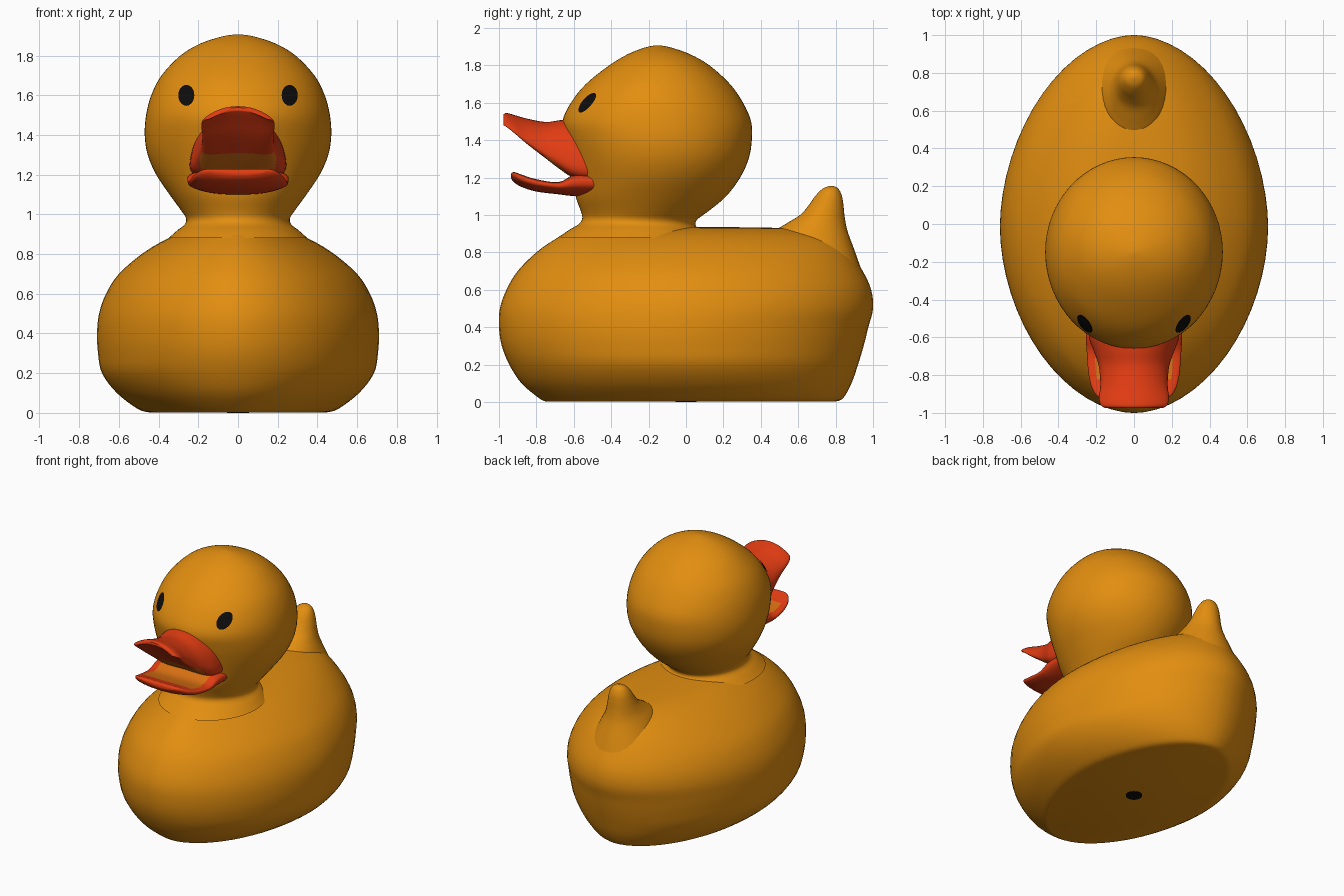
import bpy, bmesh, math
from mathutils import Vector
from mathutils.bvhtree import BVHTree

if "Cube" in bpy.data.objects:
    bpy.data.objects.remove(bpy.data.objects["Cube"])


def material(name, rgb):
    m = bpy.data.materials.new(name)
    m.diffuse_color = (*rgb, 1)
    m.use_nodes = True
    m.node_tree.nodes["Principled BSDF"].inputs["Base Color"].default_value = m.diffuse_color
    return m


ORANGE = material("duck_orange", (0.76, 0.27, 0.005))
RED = material("bill_red", (0.76, 0.045, 0.006))
MOUTH = material("mouth_orange", (0.68, 0.16, 0.006))
BLACK = material("eye_black", (0.004, 0.004, 0.004))


def spline(rows, steps):
    """Catmull-Rom through rows of numbers."""
    out = []
    for i in range(len(rows) - 1):
        p = [rows[max(i - 1, 0)], rows[i], rows[i + 1], rows[min(i + 2, len(rows) - 1)]]
        for s in range(steps):
            t = s / steps
            out.append([0.5 * (2 * b + (c - a) * t + (2 * a - 5 * b + 4 * c - d) * t * t
                               + (3 * b - a - 3 * c + d) * t ** 3) for a, b, c, d in zip(*p)])
    return out + [list(rows[-1])]


def finish(name, bm, mats, rule=None):
    bmesh.ops.recalc_face_normals(bm, faces=bm.faces)
    bm.normal_update()
    if rule:
        for f in bm.faces:
            f.material_index = 1 if rule(f.calc_center_median(), f.normal) else 0
    me = bpy.data.meshes.new(name)
    bm.to_mesh(me)
    ob = bpy.data.objects.new(name, me)
    bpy.context.collection.objects.link(ob)
    for m in mats:
        me.materials.append(m)
    bpy.ops.object.select_all(action='DESELECT')
    ob.select_set(True)
    bpy.context.view_layer.objects.active = ob
    bpy.ops.object.shade_smooth_by_angle(angle=math.radians(50))
    return ob


def loft(name, rows, axis, power, mats, bend=0, rule=None, n=64, steps=4):
    """Rows: position on axis, low side, high side, half width low, half width high."""
    bm = bmesh.new()
    rings = []
    for pos, lo, hi, w0, w1 in spline(rows, steps):
        ring = []
        for k in range(n):
            a = 2 * math.pi * k / n
            c, s = (math.copysign(abs(f) ** (2 / power), f) for f in (math.cos(a), math.sin(a)))
            x = c * (w0 + (w1 - w0) * (s + 1) / 2)
            v = (lo + hi) / 2 + s * (hi - lo) / 2 + bend * c * c
            ring.append(bm.verts.new((x, v, pos) if axis == 'z' else (x, pos, v)))
        rings.append(ring)
    for r, q in zip(rings, rings[1:]):
        for k in range(n):
            bm.faces.new((r[k], r[(k + 1) % n], q[(k + 1) % n], q[k]))
    bm.faces.new(rings[0])
    bm.faces.new(rings[-1])
    return finish(name, bm, mats, rule)


def even(rows):
    return [(z, lo, hi, w, w) for z, lo, hi, w in rows]


# Body: horizontal slices (z, front y, back y, half width)
loft("body", even([
    (0.003, -0.75, 0.80, 0.45), (0.02, -0.785, 0.84, 0.505), (0.1, -0.88, 0.885, 0.61),
    (0.2, -0.945, 0.92, 0.685), (0.3, -0.985, 0.95, 0.705), (0.4, -1.0, 0.975, 0.71),
    (0.5, -0.995, 1.0, 0.70), (0.6, -0.96, 0.99, 0.665), (0.7, -0.90, 0.945, 0.60),
    (0.8, -0.80, 0.88, 0.485), (0.87, -0.70, 0.80, 0.37), (0.91, -0.62, 0.68, 0.27),
    (0.93, -0.45, 0.52, 0.16), (0.936, -0.05, 0.05, 0.02)]), 'z', 1.87, [ORANGE])

# Head with flared neck
head = loft("head", even([
    (0.88, -0.68, 0.10, 0.35), (0.92, -0.625, 0.07, 0.305), (0.95, -0.575, 0.05, 0.268),
    (0.98, -0.555, 0.065, 0.262), (1.02, -0.562, 0.12, 0.287), (1.1, -0.59, 0.215, 0.345),
    (1.2, -0.60, 0.29, 0.412), (1.3, -0.62, 0.335, 0.455), (1.4, -0.645, 0.352, 0.47),
    (1.5, -0.66, 0.348, 0.463), (1.6, -0.615, 0.305, 0.437), (1.7, -0.535, 0.235, 0.385),
    (1.8, -0.41, 0.125, 0.29), (1.86, -0.31, 0.02, 0.19), (1.895, -0.22, -0.08, 0.085),
    (1.907, -0.16, -0.14, 0.012)]), 'z', 2.0, [ORANGE])

# Tail
loft("tail", even([
    (0.70, 0.38, 0.94, 0.27), (0.80, 0.42, 0.905, 0.21), (0.90, 0.46, 0.868, 0.155),
    (0.95, 0.53, 0.855, 0.125), (1.0, 0.61, 0.847, 0.103), (1.05, 0.655, 0.842, 0.088),
    (1.1, 0.69, 0.834, 0.072), (1.14, 0.73, 0.815, 0.047), (1.155, 0.768, 0.788, 0.01)]),
    'z', 2.0, [ORANGE], n=32)

# Upper bill: vertical slices (y, bottom z, top z, half width low, half width high)
loft("upper_bill", [
    (-0.50, 1.18, 1.50, 0.27, 0.21), (-0.60, 1.20, 1.51, 0.265, 0.20),
    (-0.67, 1.245, 1.507, 0.235, 0.185), (-0.75, 1.31, 1.497, 0.20, 0.17),
    (-0.85, 1.395, 1.515, 0.185, 0.17), (-0.92, 1.465, 1.535, 0.19, 0.18),
    (-0.96, 1.505, 1.545, 0.18, 0.17), (-0.975, 1.522, 1.538, 0.15, 0.15)],
    'y', 2.6, [RED, MOUTH], bend=-0.05,
    rule=lambda c, d: d.z < -0.3 and c.z < 1.31 and abs(c.x) < 0.19)

# Lower bill
loft("lower_bill", [
    (-0.48, 1.10, 1.22, 0.25, 0.26), (-0.59, 1.10, 1.22, 0.25, 0.26),
    (-0.68, 1.11, 1.175, 0.245, 0.255), (-0.80, 1.125, 1.19, 0.235, 0.245),
    (-0.88, 1.15, 1.215, 0.215, 0.22), (-0.92, 1.175, 1.228, 0.18, 0.185),
    (-0.935, 1.195, 1.215, 0.14, 0.14)],
    'y', 2.6, [RED, MOUTH], bend=0.012,
    rule=lambda c, d: d.z > 0.3 and c.y > -0.82 and abs(c.x) < 0.2)

# Eyes: thin oval plates laid onto the head surface
hb = bmesh.new()
hb.from_mesh(head.data)
tree = BVHTree.FromBMesh(hb)
for side, label in ((-1, "right_eye"), (1, "left_eye")):
    bm = bmesh.new()
    bmesh.ops.create_circle(bm, cap_ends=True, cap_tris=True, segments=20, radius=1)
    bmesh.ops.subdivide_edges(bm, edges=bm.edges[:], cuts=1, use_grid_fill=True)
    for v in bm.verts:
        p = Vector((side * 0.257 + v.co.x * 0.04, -2, 1.597 + v.co.y * 0.052))
        hit, normal, _, _ = tree.ray_cast(p, Vector((0, 1, 0)))
        v.co = hit + normal * 0.006
    bmesh.ops.recalc_face_normals(bm, faces=bm.faces)
    if sum(f.normal.y for f in bm.faces) > 0:
        bmesh.ops.reverse_faces(bm, faces=bm.faces)
    finish(label, bm, [BLACK])

# Squeaker hole in the base
bm = bmesh.new()
bmesh.ops.create_cone(bm, cap_ends=True, segments=24, radius1=0.055, radius2=0.055, depth=0.006)
bmesh.ops.translate(bm, verts=bm.verts, vec=(0, 0, 0.003))
finish("base_hole", bm, [BLACK])
